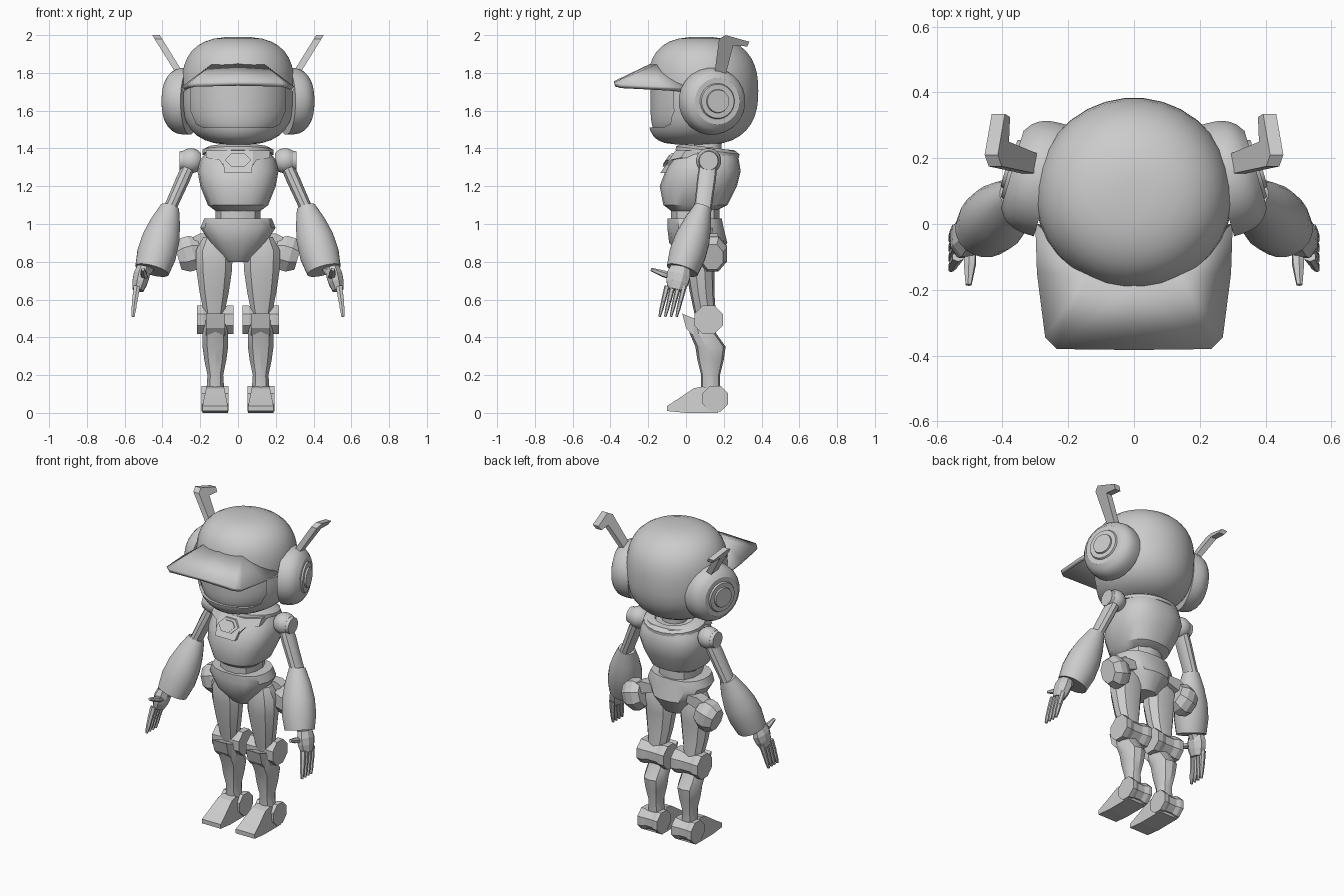
import bpy, bmesh
from math import pi, sin, cos, radians
from mathutils import Matrix, Vector

if "Cube" in bpy.data.objects:
    bpy.data.objects.remove(bpy.data.objects["Cube"])

shade = 0.6
grey = bpy.data.materials.new("plain grey")
grey.use_nodes = True
grey.diffuse_color = (shade, shade, shade, 1)
principled = grey.node_tree.nodes["Principled BSDF"]
principled.inputs["Base Color"].default_value = grey.diffuse_color
smooth_parts = []


def finish(name, bm, pair=False, smooth=False):
    """Turn a bmesh into an object; pair mirrors it to the other side."""
    bmesh.ops.recalc_face_normals(bm, faces=bm.faces)
    mesh = bpy.data.meshes.new(name)
    bm.to_mesh(mesh)
    bm.free()
    mesh.materials.append(grey)
    ob = bpy.data.objects.new(name, mesh)
    bpy.context.collection.objects.link(ob)
    if pair:
        ob.modifiers.new("mirror", "MIRROR").use_mirror_merge = False
    if smooth:
        smooth_parts.append(ob)
    return ob


def loft(name, rings, sides=16, power=2, frame=Matrix(), centre=0, pair=False, smooth=True):
    """Skin rings of (height, half width, front, back) around a centre line."""
    bm = bmesh.new()
    loops = []
    for height, width, front, back in rings:
        loop = []
        for i in range(sides):
            angle = 2 * pi * (i + 0.5) / sides
            c, s = cos(angle), sin(angle)
            k = (abs(c) ** power + abs(s) ** power) ** (-1 / power)
            x = centre + width * c * k
            y = (front + back) / 2 + (back - front) / 2 * s * k
            loop.append(bm.verts.new(frame @ Vector((x, y, height))))
        loops.append(loop)
    for lower, upper in zip(loops, loops[1:]):
        for i in range(sides):
            j = (i + 1) % sides
            bm.faces.new((lower[i], lower[j], upper[j], upper[i]))
    bm.faces.new(loops[0])
    bm.faces.new(loops[-1])
    return finish(name, bm, pair, smooth)


def limb(name, start, end, radii, sides=12, flat=1, power=2, smooth=True):
    """Mirrored pair of tubes with evenly spaced radii; flat scales the depth."""
    start, end = Vector(start), Vector(end)
    along = (end - start).normalized()
    across = Vector((0, 1, 0)).cross(along).normalized()
    turn = Matrix((across, along.cross(across), along)).transposed().to_4x4()
    step = (end - start).length / (len(radii) - 1)
    rings = [(i * step, r, -r * flat, r * flat) for i, r in enumerate(radii)]
    return loft(name, rings, sides, power, Matrix.Translation(start) @ turn,
                pair=True, smooth=smooth)


def prism(name, outline, low, high, axis="X", warp=None, pair=False):
    """Extrude an outline along X (y, z points) or Y (x, z points)."""
    bm = bmesh.new()
    ends = []
    for depth in (low, high):
        points = [Vector((depth, p, q)) if axis == "X" else Vector((p, depth, q))
                  for p, q in outline]
        ends.append([bm.verts.new(warp(v) if warp else v) for v in points])
    for i in range(len(outline)):
        j = (i + 1) % len(outline)
        bm.faces.new((ends[0][i], ends[0][j], ends[1][j], ends[1][i]))
    for end in ends:
        bm.faces.new(end)
    return finish(name, bm, pair)


def both(half):
    """Complete a half outline across the middle."""
    return half + [(-x, z) for x, z in reversed(half)]


# Helmet shell and the face surface inside it
def skull(name, scale):
    rings = []
    for i in range(-9, 10):
        t = sin(radians(i * 9.4))
        side, back, front = [(1 - abs(t) ** p) ** (1 / p) * scale
                             for p in (2.8, 2.5, 5 if t < 0 else 2.9)]
        rings.append((1.705 + 0.286 * scale * t, 0.3 * side, 0.09 - 0.294 * front,
                      0.09 + 0.294 * back))
    return loft(name, rings, sides=32)


helmet = skull("helmet", 1)
skull("face_screen", 0.95)
cutter = prism("visor_cutter", both([(0.18, 1.51), (0.22, 1.53), (0.25, 1.6), (0.25, 1.76)]),
               -0.5, 0, "Y")
cut = helmet.modifiers.new("opening", "BOOLEAN")
cut.object = cutter
cut.solver = "EXACT"
bpy.context.view_layer.objects.active = helmet
bpy.ops.object.modifier_apply(modifier=cut.name)
bpy.data.objects.remove(cutter)

# Cap brim
bm = bmesh.new()
top_middle, top, side, bulge, corner, tip, tip_middle = [bm.verts.new(p) for p in (
    (0, -0.185, 1.85), (0.14, -0.155, 1.845), (0.3, 0, 1.72), (0.295, -0.15, 1.73),
    (0.27, -0.345, 1.74), (0.235, -0.38, 1.75), (0, -0.383, 1.755))]
bm.faces.new((top_middle, tip_middle, tip, top))
bm.faces.new((top, tip, corner, bulge))
bm.faces.new((top, bulge, side))
brim = finish("cap_brim", bm, smooth=True)
brim.modifiers.new("mirror", "MIRROR")
thickness = brim.modifiers.new("thickness", "SOLIDIFY")
thickness.thickness = 0.025
# Offset the slab below the drawn surface
thickness.offset = -1 if brim.data.polygons[0].normal.z > 0 else 1

# Ear cups with their rims and knobs
ear = Vector((0.255, 0.132, 1.65))
outward = Vector((0.96, 0.28, 0))
dome = [0.178 * (1 - (i / 8) ** 3) ** (1 / 3) for i in range(8)]
limb("ear_cups", ear, ear + outward * 0.12, dome, sides=24)
limb("ear_rims", ear + outward * 0.11, ear + outward * 0.13, [0.1, 0.09], sides=24)
limb("ear_knobs", ear + outward * 0.12, ear + outward * 0.14, [0.065, 0.06], sides=24)


# Antennae lean outward as they rise
def lean(v):
    return Vector((v.x + 0.62 * (v.z - 1.8), v.y, v.z))


prism("antennae", [(0.15, 1.79), (0.175, 1.98), (0.21, 2), (0.335, 1.965), (0.325, 1.94),
                   (0.25, 1.945), (0.21, 1.79)], 0.29, 0.33, "X", lean, pair=True)

# Neck, tilted collar ring and torso
loft("neck", [(z, 0.075, 0.04, 0.19) for z in (1.34, 1.46)])
tilt = Matrix.Translation((0, 0.115, 1.39)) @ Matrix.Rotation(radians(-7), 4, "X")
loft("collar", [(z, r, -r * 0.9, r * 0.9) for z, r in (
    (-0.02, 0.19), (0, 0.19), (0.017, 0.16), (0.017, 0.12), (0, 0.11))], sides=20, frame=tilt)
loft("chest", [(1.07, 0.12, -0.08, 0.16), (1.1, 0.16, -0.12, 0.22), (1.2, 0.2, -0.14, 0.27),
               (1.28, 0.215, -0.11, 0.29), (1.34, 0.2, -0.08, 0.28), (1.39, 0.16, -0.04, 0.26)],
     sides=24, power=2.5)
loft("waist", [(z, 0.12, -0.08, 0.18) for z in (0.98, 1.1)], sides=12, power=2.5)
loft("pelvis", [(1.03, 0.18, -0.1, 0.19), (0.98, 0.2, -0.1, 0.2), (0.9, 0.15, -0.09, 0.22),
                (0.8, 0.07, 0, 0.16)], power=2.5)


# Chest plate and badge follow the slope of the chest
def chest_slope(v):
    wing = max(abs(v.x) - 0.08, 0)
    return Vector((v.x, v.y - 1 + 0.68 * v.z + 0.6 * wing, v.z))


prism("chest_plate", both([(0.07, 1.27), (0.08, 1.33), (0.08, 1.39)]), 0, 0.08, "Y", chest_slope)
prism("chest_plate_wings", [(0.08, 1.31), (0.1, 1.34), (0.17, 1.35), (0.17, 1.39),
                            (0.08, 1.39)], 0, 0.08, "Y", chest_slope, pair=True)
for name, size, front in (("badge", 1, -0.012), ("badge_centre", 0.7, -0.018)):
    hexagon = [(size * x, 1.34 + size * z) for x, z in ((0.035, -0.035), (0.07, 0), (0.035, 0.035))]
    prism(name, both(hexagon), front, 0.03, "Y", chest_slope)

# Arms
ball = [0.067 * (1 - (i / 5) ** 2) ** 0.5 for i in range(-4, 4)]
limb("shoulders", (0.195, 0.12, 1.335), (0.29, 0.12, 1.335), ball, sides=20)
limb("shoulder_caps", (0.27, 0.12, 1.335), (0.31, 0.12, 1.335), [0.055, 0.05], sides=20)
limb("upper_arms", (0.25, 0.12, 1.33), (0.375, 0.085, 1.05), [0.035, 0.037, 0.035, 0.034],
     sides=10, flat=1.35, power=2.4)
limb("forearms", (0.36, 0.09, 1.09), (0.455, -0.02, 0.755), [0.05, 0.08, 0.1, 0.105, 0.092],
     sides=20, flat=0.93)

# Hands
limb("wrists", (0.46, -0.015, 0.8), (0.505, -0.035, 0.73), [0.04, 0.035], sides=8)
limb("palms", (0.5, -0.03, 0.77), (0.53, -0.055, 0.65), [0.035, 0.043, 0.04, 0.03],
     sides=8, flat=1.45, power=4, smooth=False)
for i, finger in enumerate(("index", "middle", "ring", "little")):
    y = -0.1 + 0.03 * i
    knuckle = (0.547, y - 0.02, 0.59)
    limb(finger + "_finger_bases", (0.535, y, 0.67), knuckle, [0.018, 0.015],
         sides=6, flat=0.8, power=3, smooth=False)
    limb(finger + "_finger_tips", knuckle, (0.556, y - 0.04, 0.51), [0.014, 0.013, 0.008],
         sides=6, flat=0.8, power=3, smooth=False)
limb("thumbs", (0.495, -0.06, 0.715), (0.503, -0.185, 0.76), [0.016, 0.018, 0.009],
     sides=6, power=3, smooth=False)

# Hip brackets and pods
prism("hip_brackets", [(0.12, 0.9), (0.13, 0.95), (0.2, 0.95), (0.24, 0.93), (0.21, 0.87)],
      0.1, 0.17, "Y", pair=True)
limb("hip_pods", (0.197, 0.14, 0.86), (0.318, 0.14, 0.825), [0.075, 0.1, 0.1, 0.075],
     sides=8, flat=0.82, smooth=False)

# Legs
loft("thighs", [(0.93, 0.06, 0.01, 0.13), (0.86, 0.1, -0.01, 0.16), (0.76, 0.098, 0, 0.15),
                (0.64, 0.08, 0.02, 0.15), (0.5, 0.05, 0.05, 0.16)],
     sides=10, power=2.3, centre=0.126, pair=True)
loft("shins", [(0.5, 0.05, 0, 0.13), (0.42, 0.07, 0.02, 0.16), (0.35, 0.07, 0.05, 0.21),
               (0.28, 0.06, 0.06, 0.2), (0.2, 0.043, 0.08, 0.18), (0.1, 0.05, 0.08, 0.18)],
     sides=10, power=2.3, centre=0.12, pair=True)
prism("knee_guards", [(-0.02, 0.525), (0.07, 0.49), (0.08, 0.4), (0.03, 0.415), (0, 0.45)],
      0.07, 0.17, pair=True)

# Spool joints narrow a little in the middle
for name, inner, outer, y, z, radius in (("knee_joints", 0.025, 0.217, 0.12, 0.493, 0.081),
                                         ("ankle_joints", 0.05, 0.192, 0.155, 0.075, 0.073)):
    spool = [radius * (1 if abs(i) > 1 else 0.86) for i in range(-3, 4)]
    limb(name, (inner, y, z), (outer, y, z), spool, sides=8, smooth=False)


# Feet narrow towards the top
def taper(v):
    return Vector((0.12 + (v.x - 0.12) * (1.1 - 3 * max(v.z, 0.035)), v.y, v.z))


prism("feet", [(-0.1, 0.01), (0, 0), (0.17, 0), (0.17, 0.1), (0.09, 0.14), (0.04, 0.13),
               (-0.04, 0.075), (-0.1, 0.037)], 0.053, 0.189, "X", taper, pair=True)

# Smooth shading that keeps hard edges
bpy.ops.object.select_all(action="DESELECT")
for ob in smooth_parts:
    ob.select_set(True)
bpy.context.view_layer.objects.active = helmet
bpy.ops.object.shade_smooth_by_angle(angle=radians(32))
